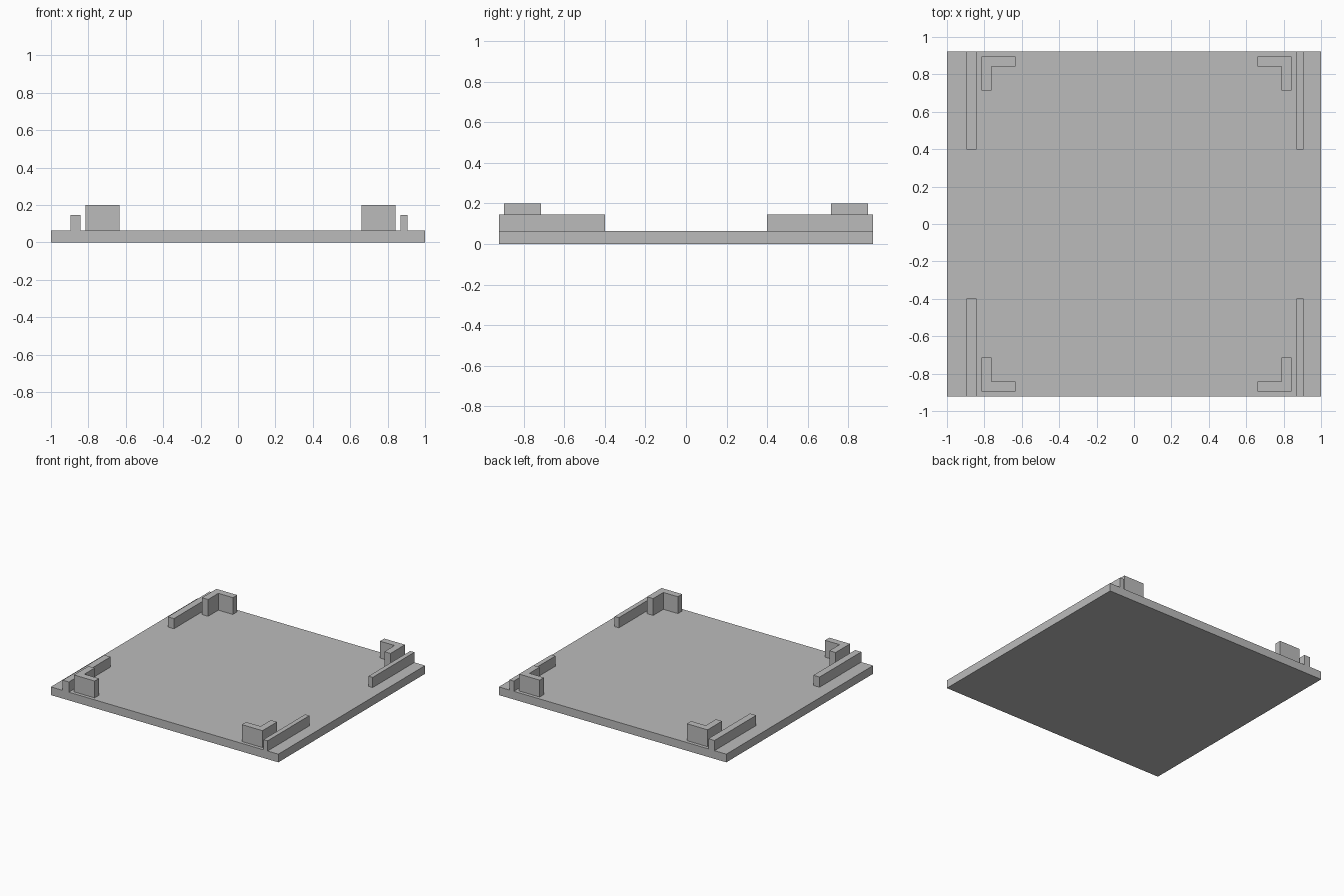
import bpy
import bmesh

cube = bpy.data.objects.get("Cube")
if cube:
    bpy.data.objects.remove(cube, do_unlink=True)

grey = bpy.data.materials.new("mid_grey")
grey.use_nodes = True
colour = (0.5, 0.5, 0.5, 1)
grey.diffuse_color = colour
grey.node_tree.nodes["Principled BSDF"].inputs["Base Color"].default_value = colour

PLATE_TOP, RAIL_TOP, BRACKET_TOP = 0.065, 0.146, 0.199
HALF_DEPTH = 0.922


def extrude_outline(name, outline, bottom, top):
    """Make a flat-sided solid from a plan outline."""
    bm = bmesh.new()
    base = bm.faces.new([bm.verts.new((x, y, bottom)) for x, y in outline])
    grown = bmesh.ops.extrude_face_region(bm, geom=[base], use_keep_orig=True)
    verts = [v for v in grown["geom"] if isinstance(v, bmesh.types.BMVert)]
    bmesh.ops.translate(bm, verts=verts, vec=(0, 0, top - bottom))
    bmesh.ops.recalc_face_normals(bm, faces=bm.faces)
    mesh = bpy.data.meshes.new(name)
    bm.to_mesh(mesh)
    bm.free()
    mesh.materials.append(grey)
    obj = bpy.data.objects.new(name, mesh)
    bpy.context.collection.objects.link(obj)
    return obj


def rectangle(x0, x1, y0, y1):
    return [(x0, y0), (x1, y0), (x1, y1), (x0, y1)]


# Base plate
extrude_outline("base_plate", rectangle(-1, 1, -HALF_DEPTH, HALF_DEPTH), 0, PLATE_TOP)

# Side rails and L-shaped corner brackets; the right side has the wider rail
sides = {
    "right": dict(rail=(-0.896, -0.842), outer=-0.816, wall=-0.762, inner=-0.634),
    "left": dict(rail=(0.869, 0.906), outer=0.842, wall=0.788, inner=0.66),
}
for side, s in sides.items():
    for end, d in (("front", -1), ("back", 1)):
        extrude_outline(f"{end}_{side}_rail",
                        rectangle(*s["rail"], d * 0.398, d * HALF_DEPTH),
                        PLATE_TOP, RAIL_TOP)
        y_out, y_wall, y_in = d * 0.895, d * 0.841, d * 0.713
        corner = [(s["outer"], y_out), (s["inner"], y_out), (s["inner"], y_wall),
                  (s["wall"], y_wall), (s["wall"], y_in), (s["outer"], y_in)]
        extrude_outline(f"{end}_{side}_bracket", corner, PLATE_TOP, BRACKET_TOP)
